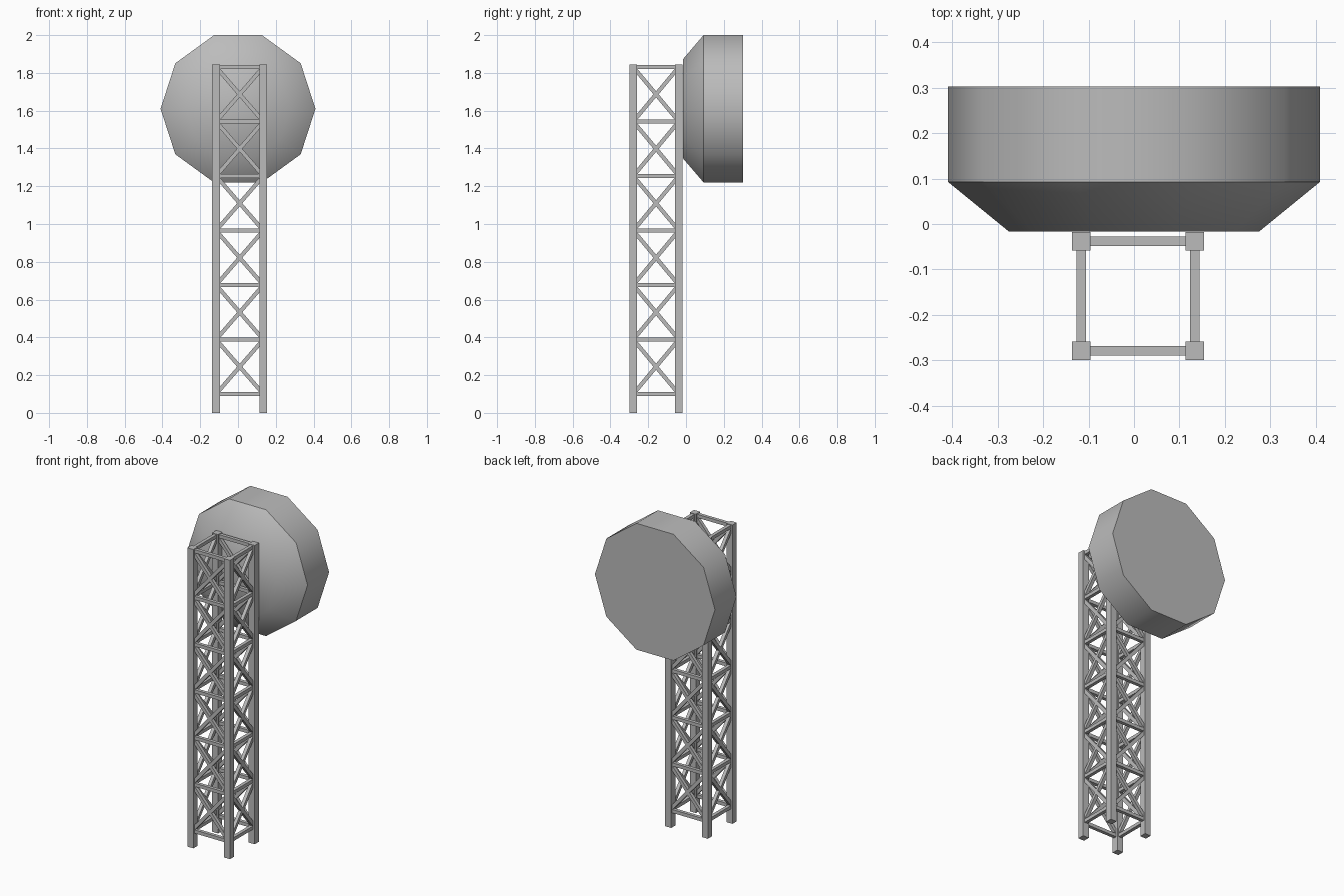
import bpy, math
from mathutils import Vector

cube = bpy.data.objects.get("Cube")
if cube:
    bpy.data.objects.remove(cube)

metal = bpy.data.materials.new("grey_metal")
metal.use_nodes = True
colour = (0.5, 0.5, 0.5, 1)
metal.diffuse_color = colour
bsdf = next(n for n in metal.node_tree.nodes if n.type == 'BSDF_PRINCIPLED')
bsdf.inputs["Base Color"].default_value = colour

LEG, BAR = 0.041, 0.021
TOP = 1.845
X = (-0.116, 0.134)
Y = (-0.279, -0.038)
LEVELS = [0.1 + 0.2885 * i for i in range(7)]


def beam(name, a, b, width):
    """Square bar running from point a to point b."""
    a, b = Vector(a), Vector(b)
    d = b - a
    bpy.ops.mesh.primitive_cube_add(size=1, location=(a + b) / 2)
    ob = bpy.context.object
    ob.name = name
    ob.scale = (width, width, d.length)
    # Keep the bar's flat sides in line with the tower faces
    if abs(d.x) > 1e-6:
        ob.rotation_euler = (0, math.atan2(d.x, d.z), 0)
    elif abs(d.y) > 1e-6:
        ob.rotation_euler = (-math.atan2(d.y, d.z), 0, 0)
    ob.data.materials.append(metal)


# Four corner legs
for x in X:
    for y in Y:
        beam("leg", (x, y, 0), (x, y, TOP), LEG)

# Lattice on each of the four tower faces
sides = {
    "front": ((X[0], Y[0]), (X[1], Y[0])),
    "back": ((X[0], Y[1]), (X[1], Y[1])),
    "right": ((X[0], Y[0]), (X[0], Y[1])),
    "left": ((X[1], Y[0]), (X[1], Y[1])),
}
for side, (p, q) in sides.items():
    for z in LEVELS:
        beam(side + "_rail", (*p, z), (*q, z), BAR)
    for low, high in zip(LEVELS, LEVELS[1:]):
        beam(side + "_brace", (*p, low), (*q, high), BAR)
        beam(side + "_brace", (*p, high), (*q, low), BAR)

# Ten-sided drum dish with a tapered front
SIDES, CENTRE_Z = 10, 1.61
profile = [(0.275, -0.017), (0.41, 0.093), (0.41, 0.303)]
verts, faces = [], []
for radius, y in profile:
    for i in range(SIDES):
        a = math.tau * i / SIDES
        verts.append((radius * math.cos(a), y, CENTRE_Z + radius * math.sin(a)))
for ring in range(len(profile) - 1):
    for i in range(SIDES):
        j = (i + 1) % SIDES
        s = ring * SIDES
        faces.append((s + i, s + SIDES + i, s + SIDES + j, s + j))
last = (len(profile) - 1) * SIDES
faces.append(tuple(range(SIDES)))
faces.append(tuple(reversed(range(last, last + SIDES))))
mesh = bpy.data.meshes.new("dish")
mesh.from_pydata(verts, [], faces)
mesh.materials.append(metal)
dish = bpy.data.objects.new("dish", mesh)
bpy.context.collection.objects.link(dish)
bpy.ops.object.select_all(action='DESELECT')
dish.select_set(True)
bpy.context.view_layer.objects.active = dish
bpy.ops.object.shade_smooth_by_angle(angle=math.radians(45))
